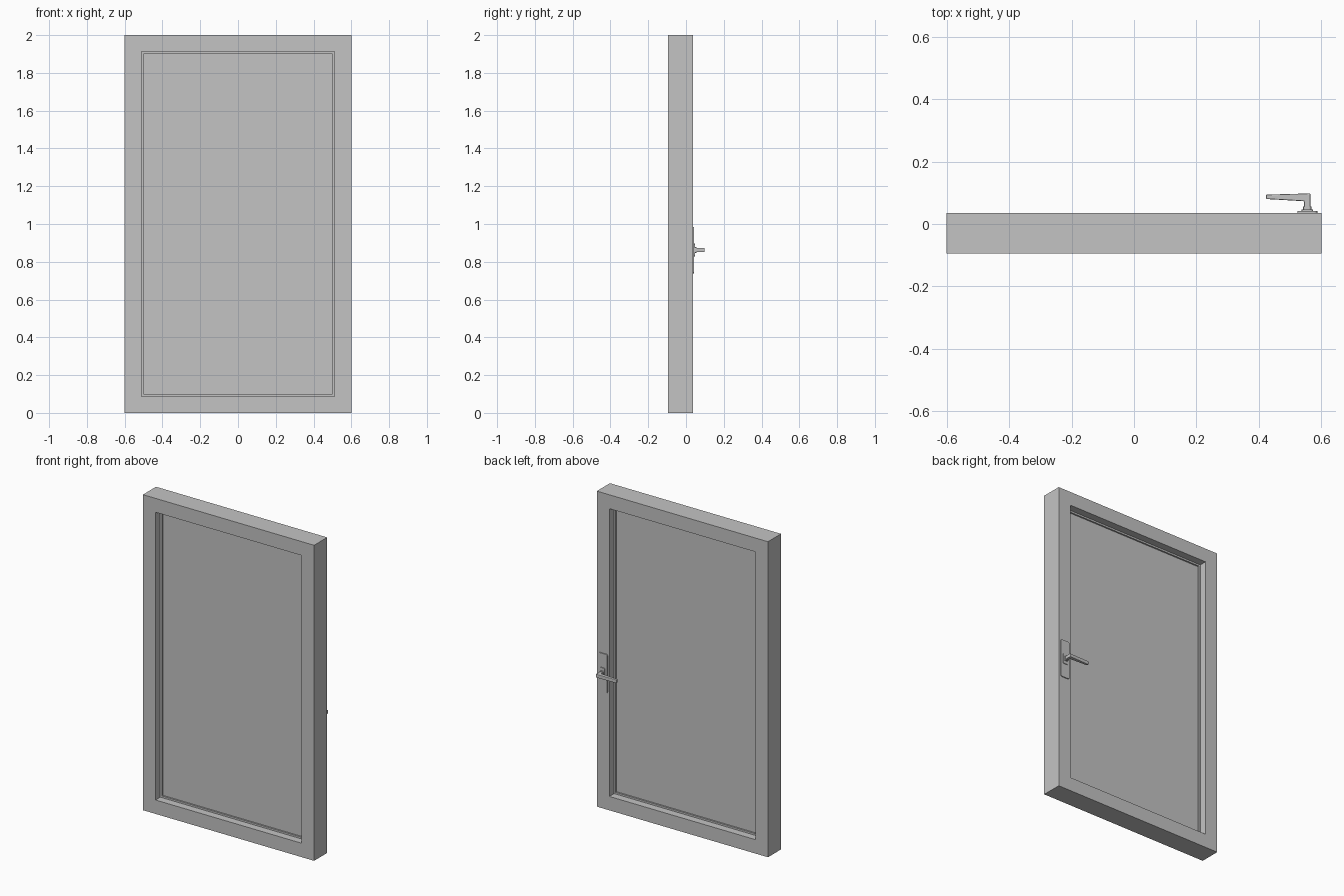
import bpy
import bmesh
import math

cube = bpy.data.objects.get("Cube")
if cube:
    bpy.data.objects.remove(cube, do_unlink=True)

grey = bpy.data.materials.new("neutral grey")
grey.use_nodes = True
COLOUR = (0.55, 0.55, 0.55, 1)
grey.diffuse_color = COLOUR
grey.node_tree.nodes["Principled BSDF"].inputs["Base Color"].default_value = COLOUR

W, H = 0.6, 2.0               # half width and height
FRONT, BACK = -0.095, 0.036   # frame faces
MID = (FRONT + BACK) / 2
HX, HZ = 0.555, 0.862         # handle axis


def finish(name, bm):
    bmesh.ops.recalc_face_normals(bm, faces=bm.faces)
    mesh = bpy.data.meshes.new(name)
    bm.to_mesh(mesh)
    bm.free()
    mesh.materials.append(grey)
    obj = bpy.data.objects.new(name, mesh)
    bpy.context.scene.collection.objects.link(obj)
    return obj


def ring(name, outer, inner, y0, y1):
    """Rectangular frame; outer and inner are insets from the door edge."""
    bm = bmesh.new()
    loops = []
    for inset, y in ((outer, y0), (outer, y1), (inner, y1), (inner, y0)):
        x = W - inset
        loops.append([bm.verts.new((sx, y, z)) for sx, z in
                      ((-x, inset), (x, inset), (x, H - inset), (-x, H - inset))])
    for k in range(4):
        a, b = loops[k], loops[(k + 1) % 4]
        for i in range(4):
            j = (i + 1) % 4
            bm.faces.new((a[i], a[j], b[j], b[i]))
    return finish(name, bm)


def prism(name, points, depth):
    """Closed outline extruded along a vector."""
    bm = bmesh.new()
    face = bm.faces.new([bm.verts.new(p) for p in points])
    new = bmesh.ops.extrude_face_region(bm, geom=[face])["geom"]
    bmesh.ops.translate(bm, vec=depth,
                        verts=[v for v in new if isinstance(v, bmesh.types.BMVert)])
    return finish(name, bm)


def rounded_plate(name, cx, cz, hx, hz, r, y0, y1):
    points = []
    for q, (sx, sz) in enumerate(((1, 1), (-1, 1), (-1, -1), (1, -1))):
        for i in range(6):
            a = math.pi / 2 * (q + i / 5)
            points.append((cx + sx * (hx - r) + r * math.cos(a), y0,
                           cz + sz * (hz - r) + r * math.sin(a)))
    return prism(name, points, (0, y1 - y0, 0))


# Frame, sealing strip and recessed panel
ring("door_frame", 0, 0.088, FRONT, BACK)
ring("sealing_strip", 0.085, 0.099, MID - 0.018, MID + 0.018)
bm = bmesh.new()
bmesh.ops.create_cube(bm, size=1)
bmesh.ops.scale(bm, vec=(2 * W - 0.19, 0.016, H - 0.19), verts=bm.verts)
bmesh.ops.translate(bm, vec=(0, MID, H / 2), verts=bm.verts)
finish("door_panel", bm)

# Handle mounting plates
rounded_plate("handle_plate", HX, HZ, 0.032, 0.123, 0.01, BACK - 0.002, 0.042)
rounded_plate("handle_rosette", HX, HZ, 0.018, 0.034, 0.008, 0.04, 0.047)
rounded_plate("handle_collar", HX, HZ, 0.013, 0.015, 0.008, 0.045, 0.056)

# Lever with neck, tapering toward the tip
outline = ((0.565, 0.05), (0.565, 0.098), (0.423, 0.094), (0.423, 0.08),
           (0.545, 0.073), (0.545, 0.05))
lever = prism("handle_lever", [(x, y, HZ - 0.011) for x, y in outline], (0, 0, 0.022))
bevel = lever.modifiers.new("soft edges", "BEVEL")
bevel.width = 0.003
bevel.segments = 2
